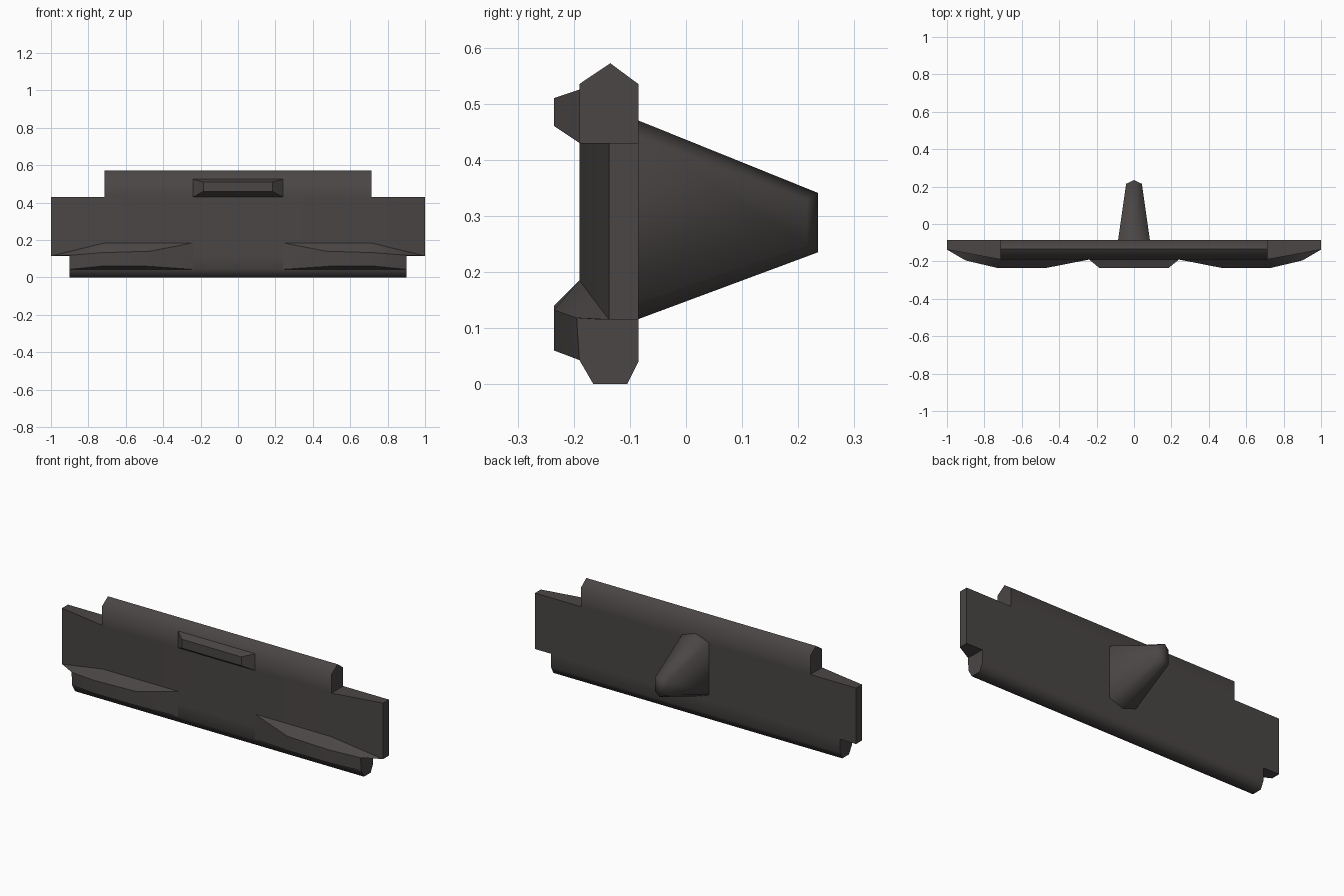
import bpy
import bmesh
from math import radians

cube = bpy.data.objects.get("Cube")
if cube:
    bpy.data.objects.remove(cube, do_unlink=True)

# One dark plastic for the whole part
plastic = bpy.data.materials.new("dark_warm_grey")
plastic.use_nodes = True
grey = (0.068, 0.061, 0.059, 1.0)
plastic.diffuse_color = grey
bsdf = next(n for n in plastic.node_tree.nodes if n.type == "BSDF_PRINCIPLED")
bsdf.inputs["Base Color"].default_value = grey

BACK, FRONT, NOSE = -0.085, -0.19, -0.235


def finish(name, bm, angle):
    bmesh.ops.recalc_face_normals(bm, faces=bm.faces)
    mesh = bpy.data.meshes.new(name)
    bm.to_mesh(mesh)
    bm.free()
    mesh.materials.append(plastic)
    mesh.shade_smooth()
    mesh.set_sharp_from_angle(angle=radians(angle))
    obj = bpy.data.objects.new(name, mesh)
    bpy.context.collection.objects.link(obj)
    return obj


def loft(name, start, end, angle, caps=True):
    """Join two matching rings of points."""
    bm = bmesh.new()
    a = [bm.verts.new(p) for p in start]
    b = [bm.verts.new(p) for p in end]
    n = len(a)
    for i in range(n):
        j = (i + 1) % n
        bm.faces.new((a[i], a[j], b[j], b[i]))
    if caps:
        bm.faces.new(a)
        bm.faces.new(b)
    return finish(name, bm, angle)


def bar(name, half, profile, angle):
    """Extrude a (y, z) profile across the width."""
    return loft(name, [(-half, y, z) for y, z in profile],
                [(half, y, z) for y, z in profile], angle)


def hull(name, points, angle):
    bm = bmesh.new()
    for p in points:
        bm.verts.new(p)
    res = bmesh.ops.convex_hull(bm, input=bm.verts)
    loose = {g for g in res["geom_interior"] if isinstance(g, bmesh.types.BMVert)}
    bmesh.ops.delete(bm, geom=list(loose), context="VERTS")
    bmesh.ops.dissolve_limit(bm, angle_limit=radians(1), verts=bm.verts, edges=bm.edges)
    return finish(name, bm, angle)


# Main panel, its front swept back toward both ends
plan = [(1, BACK), (1, -0.137), (0.71, FRONT),
        (-0.71, FRONT), (-1, -0.137), (-1, BACK)]
loft("main_panel", [(x, y, 0.115) for x, y in plan],
     [(x, y, 0.43) for x, y in plan], 30)

# Ridged top rail and chamfered bottom rail
bar("top_rail", 0.715,
    [(FRONT, 0.43), (FRONT, 0.535), (-0.135, 0.572), (BACK, 0.535), (BACK, 0.43)], 70)
bar("bottom_rail", 0.9,
    [(FRONT, 0.115), (FRONT, 0.043), (-0.165, 0), (-0.105, 0), (BACK, 0.04), (BACK, 0.115)], 70)

# Raised block in the middle of the top rail
loft("centre_block",
     [(x, FRONT, z) for x, z in ((-0.24, 0.43), (0.24, 0.43), (0.24, 0.525), (-0.24, 0.525))],
     [(x, NOSE, z) for x, z in ((-0.185, 0.46), (0.185, 0.46), (0.185, 0.51), (-0.185, 0.51))], 20)

# Lower flares, mirrored left and right
for side, s in (("left", 1), ("right", -1)):
    crest = [(0.24, FRONT, 0.185), (0.71, FRONT, 0.185), (0.9, -0.155, 0.139)]
    ridge = [(0.47, NOSE, 0.14), (0.73, NOSE, 0.132), (0.9, -0.195, 0.118)]
    lower = [(0.24, FRONT, 0.043), (0.49, NOSE, 0.06), (0.73, NOSE, 0.06), (0.9, FRONT, 0.043)]
    inner = [(0.3, -0.15, 0.05), (0.9, -0.15, 0.05)]
    hull(side + "_flare", [(s * x, y, z) for x, y, z in crest + ridge + lower + inner], 25)
    tip = [crest[-1], ridge[-1], (1, -0.137, 0.115), (0.9, -0.15, 0.115)]
    hull(side + "_flare_tip", [(s * x, y, z) for x, y, z in tip], 25)


# Rear mounting arm: tapered six-sided prong with a blunt wedge end
def hexagon(width, y_side, y_mid, half_side, half_mid, z):
    return [(0, y_mid, z + half_mid), (width, y_side, z + half_side),
            (width, y_side, z - half_side), (0, y_mid, z - half_mid),
            (-width, y_side, z - half_side), (-width, y_side, z + half_side)]


base = hexagon(0.085, BACK, BACK, 0.147, 0.177, 0.293)
end = hexagon(0.042, 0.215, 0.235, 0.04, 0.053, 0.288)
bm = bmesh.new()
a = [bm.verts.new(p) for p in base]
b = [bm.verts.new(p) for p in end]
for i in range(6):
    j = (i + 1) % 6
    bm.faces.new((a[i], a[j], b[j], b[i]))
bm.faces.new(a)
bm.faces.new(b[:4])
bm.faces.new((b[3], b[4], b[5], b[0]))
finish("rear_arm", bm, 80)
